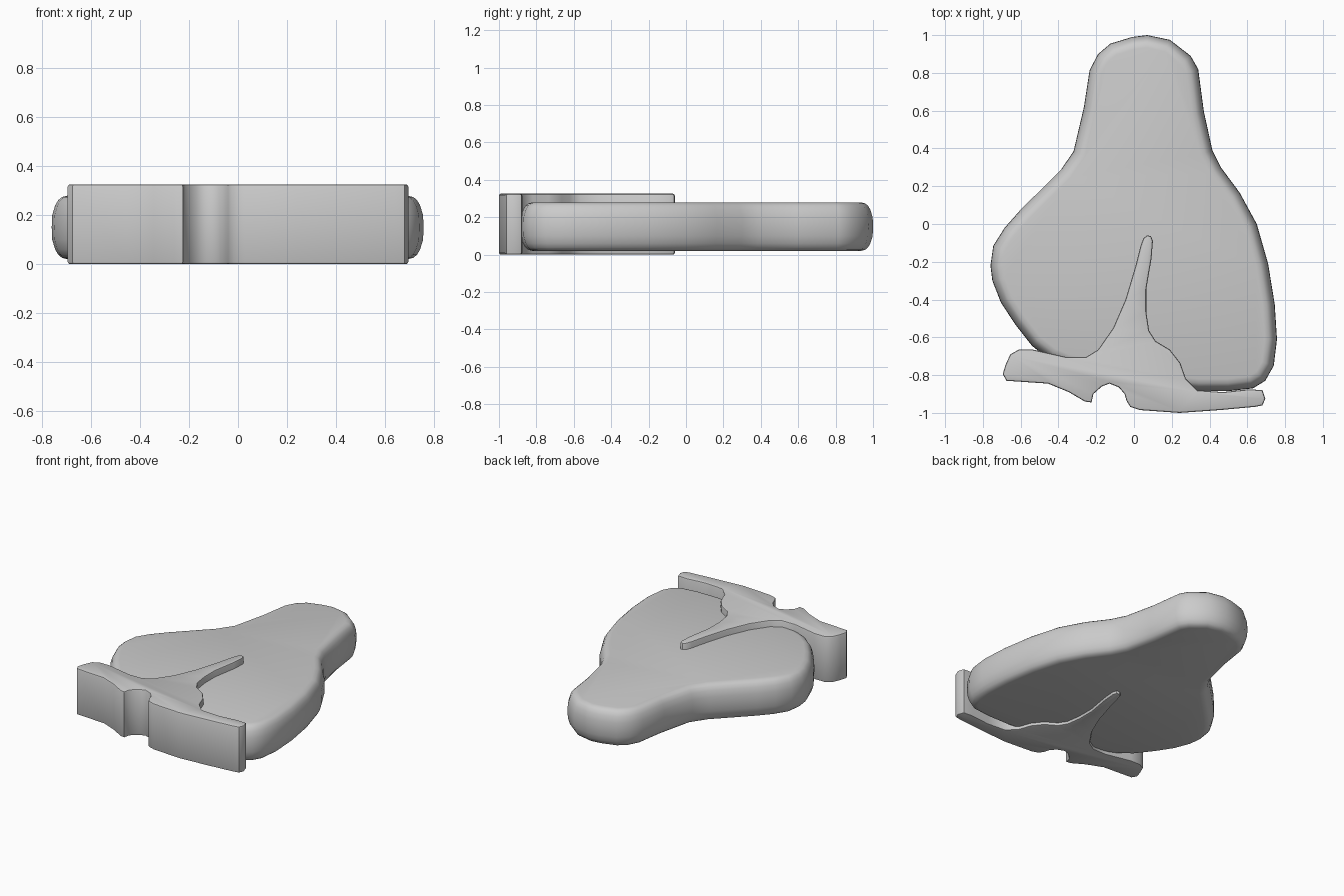
import bpy, bmesh, math
from mathutils import Vector


def inset_point(pts, i, d):
    """Move outline point i inward (outline runs clockwise) by distance d."""
    a, b, c = (Vector(pts[(i + k) % len(pts)]) for k in (-1, 0, 1))
    e1, e2 = (b - a).normalized(), (c - b).normalized()
    n1, n2 = Vector((e1.y, -e1.x)), Vector((e2.y, -e2.x))
    n = (n1 + n2).normalized()
    return b + n * d / max(n.dot(n1), 0.6)


def loft(name, pts, section, angle):
    """Stack inset copies of an outline; section = (z, inset) pairs, bottom up."""
    bm = bmesh.new()
    rings = []
    for z, d in section:
        rings.append([bm.verts.new((*inset_point(pts, i, d), z)) for i in range(len(pts))])
    n = len(pts)
    for lo, hi in zip(rings, rings[1:]):
        for i in range(n):
            j = (i + 1) % n
            bm.faces.new((lo[i], lo[j], hi[j], hi[i]))
    bm.faces.new(rings[0])
    bm.faces.new(rings[-1])
    bmesh.ops.recalc_face_normals(bm, faces=bm.faces)
    me = bpy.data.meshes.new(name)
    bm.to_mesh(me)
    bm.free()
    ob = bpy.data.objects.new(name, me)
    bpy.context.collection.objects.link(ob)
    bpy.ops.object.select_all(action='DESELECT')
    ob.select_set(True)
    bpy.context.view_layer.objects.active = ob
    bpy.ops.object.shade_smooth_by_angle(angle=math.radians(angle))
    return ob


# Pear-shaped body with bulging, rounded rim
body = [
    (0.07, 1.0), (0.19, 0.975), (0.30, 0.89), (0.34, 0.82), (0.37, 0.595),
    (0.415, 0.39), (0.46, 0.30), (0.56, 0.165), (0.65, 0.0), (0.71, -0.21),
    (0.745, -0.425), (0.757, -0.61), (0.74, -0.75), (0.695, -0.83),
    (0.63, -0.87), (0.50, -0.885), (0.34, -0.885), (0.2, -0.87), (0.0, -0.82),
    (-0.2, -0.79), (-0.36, -0.755), (-0.45, -0.715), (-0.54, -0.645),
    (-0.63, -0.53), (-0.705, -0.415), (-0.75, -0.30), (-0.76, -0.22),
    (-0.745, -0.115), (-0.685, -0.02), (-0.605, 0.07), (-0.385, 0.29),
    (-0.32, 0.385), (-0.265, 0.62), (-0.235, 0.815), (-0.19, 0.90),
    (-0.125, 0.955), (-0.01, 0.99)]
half = [(0.05, 0.002), (0.09, 0.014), (0.112, 0.027), (0.124, 0.042), (0.13, 0.065)]
rim = [(0.15 - z, d) for z, d in reversed(half)] + [(0.15, 0)] + [(0.15 + z, d) for z, d in half]
loft("body", body, rim, 40)

# Foot plate with central spike, running right through the body
plate = [
    (0.07, -0.06), (0.09, -0.065), (0.10, -0.09), (0.093, -0.18), (0.065, -0.345),
    (0.065, -0.465), (0.08, -0.565), (0.115, -0.62), (0.19, -0.665),
    (0.245, -0.735), (0.275, -0.82), (0.335, -0.88), (0.47, -0.89),
    (0.61, -0.875), (0.68, -0.88), (0.695, -0.925), (0.68, -0.96),
    (0.64, -0.968), (0.455, -0.985), (0.24, -1.0), (0.03, -0.985),
    (-0.02, -0.968), (-0.04, -0.935), (-0.05, -0.90), (-0.08, -0.865),
    (-0.13, -0.845), (-0.17, -0.86), (-0.215, -0.90), (-0.225, -0.945),
    (-0.26, -0.94), (-0.345, -0.89), (-0.455, -0.845), (-0.675, -0.83),
    (-0.695, -0.795), (-0.68, -0.745), (-0.655, -0.69), (-0.61, -0.665),
    (-0.535, -0.665), (-0.355, -0.705), (-0.255, -0.705), (-0.19, -0.665),
    (-0.11, -0.55), (-0.045, -0.40), (0.01, -0.215), (0.035, -0.115), (0.05, -0.075)]
edge = [(0, 0.010), (0.003, 0.003), (0.010, 0), (0.316, 0), (0.323, 0.003), (0.326, 0.010)]
loft("foot_plate", plate, edge, 40)
